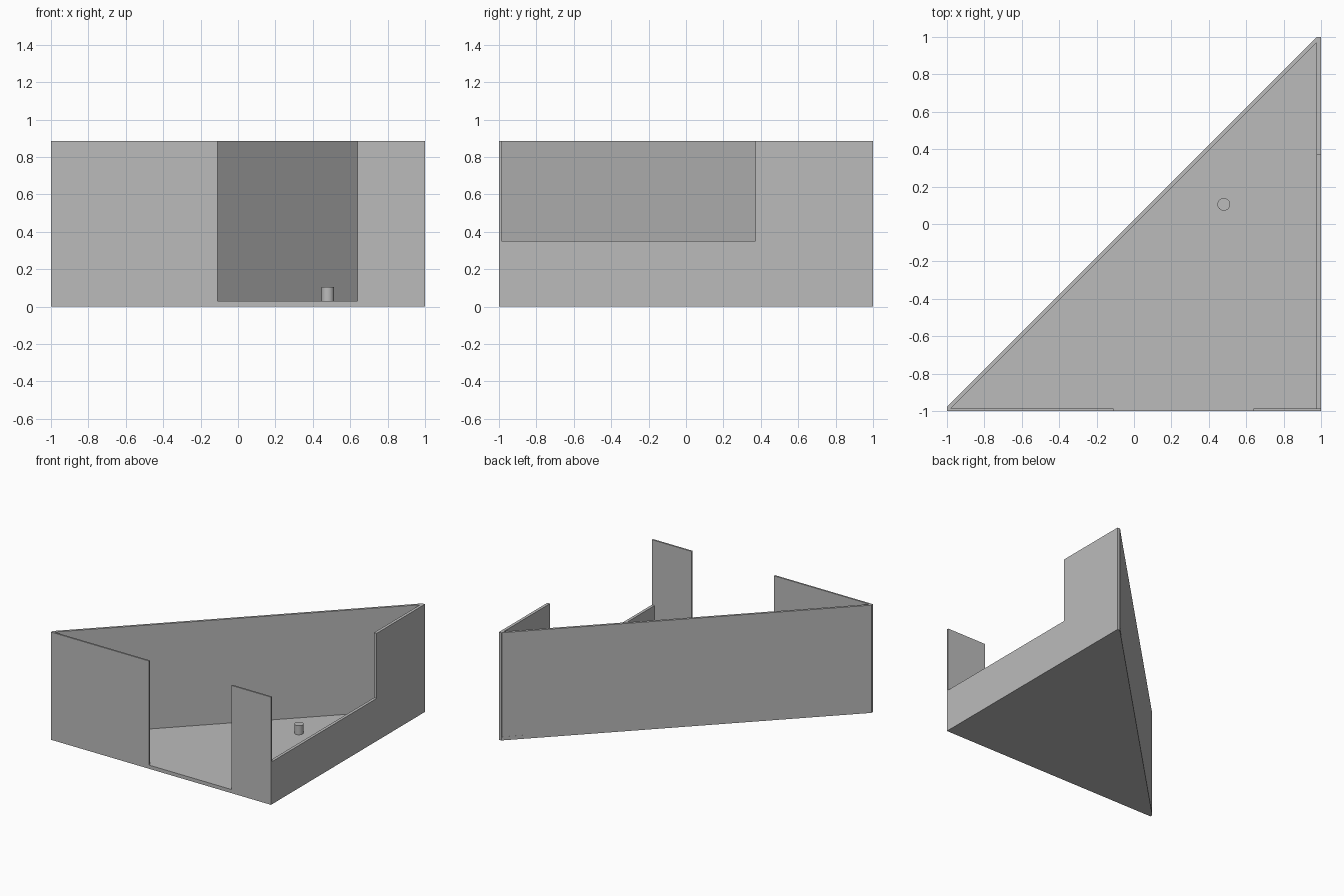
import bpy
import bmesh

cube = bpy.data.objects.get("Cube")
if cube:
    bpy.data.objects.remove(cube, do_unlink=True)

# Single plain grey
grey = bpy.data.materials.new("plain_grey")
grey.use_nodes = True
COLOUR = (0.5, 0.5, 0.5, 1)
grey.diffuse_color = COLOUR
grey.node_tree.nodes["Principled BSDF"].inputs["Base Color"].default_value = COLOUR

HEIGHT, FLOOR, SILL = 0.885, 0.03, 0.35
FRONT_IN, SIDE_IN = -0.986, 0.976   # inner faces of the front and side walls
OUT, IN = 0.022, -0.006             # diagonal wall faces, as y - x


def prism(name, outline, bottom, top):
    """Extrude a flat outline of (x, y) points between two heights."""
    bm = bmesh.new()
    face = bm.faces.new([bm.verts.new((x, y, bottom)) for x, y in outline])
    raised = bmesh.ops.extrude_face_region(bm, geom=[face])["geom"]
    verts = [g for g in raised if isinstance(g, bmesh.types.BMVert)]
    bmesh.ops.translate(bm, vec=(0, 0, top - bottom), verts=verts)
    bmesh.ops.recalc_face_normals(bm, faces=bm.faces)
    mesh = bpy.data.meshes.new(name)
    bm.to_mesh(mesh)
    bm.free()
    mesh.materials.append(grey)
    obj = bpy.data.objects.new(name, mesh)
    bpy.context.collection.objects.link(obj)
    return obj


def box(name, x0, x1, y0, y1, bottom, top):
    return prism(name, [(x0, y0), (x1, y0), (x1, y1), (x0, y1)], bottom, top)


# Triangular floor with clipped tips
prism("floor", [(-1, -1), (1, -1), (1, 1), (1 - OUT, 1), (-1, -1 + OUT)], 0, FLOOR)

# Diagonal back wall
prism("diagonal_wall",
      [(-1, FRONT_IN), (FRONT_IN - IN, FRONT_IN), (SIDE_IN, SIDE_IN + IN),
       (SIDE_IN, 1), (1 - OUT, 1), (-1, -1 + OUT)], FLOOR, HEIGHT)

# Front wall either side of the doorway
box("front_wall_right", -1, -0.11, -1, FRONT_IN, FLOOR, HEIGHT)
box("front_wall_left", 0.64, 1, -1, FRONT_IN, FLOOR, HEIGHT)

# Side wall: low parapet, then full height at the back
box("side_parapet", SIDE_IN, 1, FRONT_IN, 0.372, FLOOR, SILL)
box("side_wall", SIDE_IN, 1, 0.372, 1, FLOOR, HEIGHT)

# Small round post on the floor
bpy.ops.mesh.primitive_cylinder_add(vertices=32, radius=0.034, depth=0.075,
                                    location=(0.48, 0.105, FLOOR + 0.0375))
post = bpy.context.object
post.name = "floor_post"
post.data.materials.append(grey)
bpy.ops.object.shade_smooth_by_angle()
